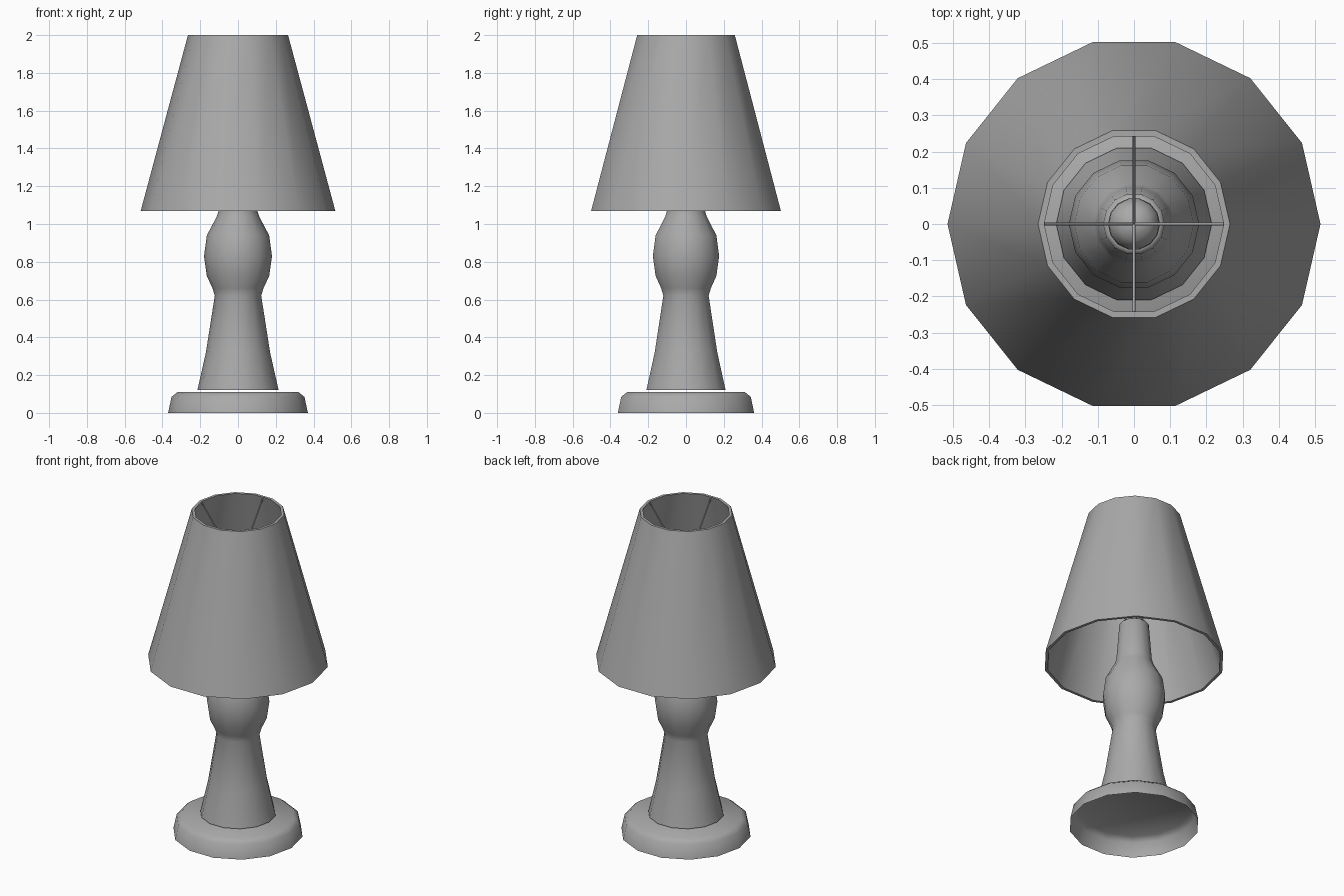
import bpy, bmesh, math
from mathutils import Vector

SIDES = 14
if "Cube" in bpy.data.objects:
    bpy.data.objects.remove(bpy.data.objects["Cube"], do_unlink=True)

grey = bpy.data.materials.new("plain grey")
grey.use_nodes = True
COLOUR = (0.4, 0.4, 0.4, 1)
grey.diffuse_color = COLOUR
grey.node_tree.nodes["Principled BSDF"].inputs["Base Color"].default_value = COLOUR


def finish(name, bm):
    """Turn a bmesh into a smooth-shaded object with crisp rims."""
    mesh = bpy.data.meshes.new(name)
    bm.to_mesh(mesh)
    bm.free()
    obj = bpy.data.objects.new(name, mesh)
    bpy.context.collection.objects.link(obj)
    mesh.materials.append(grey)
    bpy.ops.object.select_all(action='DESELECT')
    obj.select_set(True)
    bpy.context.view_layer.objects.active = obj
    bpy.ops.object.shade_smooth_by_angle(angle=math.radians(60))
    return obj


def lathe(name, profile, closed=False):
    """Spin (radius, height) points, listed bottom to top on the outside."""
    bm = bmesh.new()
    rings = []
    for r, z in profile:
        if r == 0:
            rings.append([bm.verts.new((0, 0, z))] * SIDES)
        else:
            turn = 2 * math.pi / SIDES
            rings.append([bm.verts.new((r * math.cos(i * turn), r * math.sin(i * turn), z))
                          for i in range(SIDES)])
    pairs = list(zip(rings, rings[1:]))
    if closed:
        pairs.append((rings[-1], rings[0]))
    for low, high in pairs:
        for i in range(SIDES):
            j = (i + 1) % SIDES
            corners = [low[i], low[j], high[j], high[i]]
            bm.faces.new(list(dict.fromkeys(corners)))
    return finish(name, bm)


# Hollow foot, open underneath
lathe("base", [(0.37, 0), (0.352, 0.085), (0.32, 0.11), (0, 0.11)])

# Turned column: flared foot, round bulge and slim neck
lathe("column", [(0.215, 0.12), (0.17, 0.32), (0.123, 0.62), (0.135, 0.66),
                 (0.165, 0.725), (0.18, 0.83), (0.165, 0.94), (0.112, 1.04),
                 (0.103, 1.07), (0.085, 1.3), (0.075, 1.31), (0.05, 1.31)])

# Light bulb
lathe("bulb", [(0.045, 1.3), (0.05, 1.34), (0.072, 1.4), (0.07, 1.45),
               (0.045, 1.49), (0, 1.5)])

# Thin-walled tapered shade
lathe("shade", [(0.515, 1.07), (0.265, 2.0), (0.248, 2.0), (0.498, 1.07)], closed=True)

# Four wires running from the upper rim down to the middle
hub = Vector((0, 0, 1.66))
for index, side in enumerate(("left", "back", "right", "front")):
    angle = index * math.pi / 2
    reach = 0.25 if index % 2 == 0 else 0.244
    rim = Vector((reach * math.cos(angle), reach * math.sin(angle), 1.99))
    span = rim - hub
    bm = bmesh.new()
    bmesh.ops.create_cone(bm, cap_ends=True, segments=6, radius1=0.004,
                          radius2=0.004, depth=span.length)
    wire = finish("wire_" + side, bm)
    wire.location = (rim + hub) / 2
    wire.rotation_euler = span.to_track_quat('Z', 'Y').to_euler()
